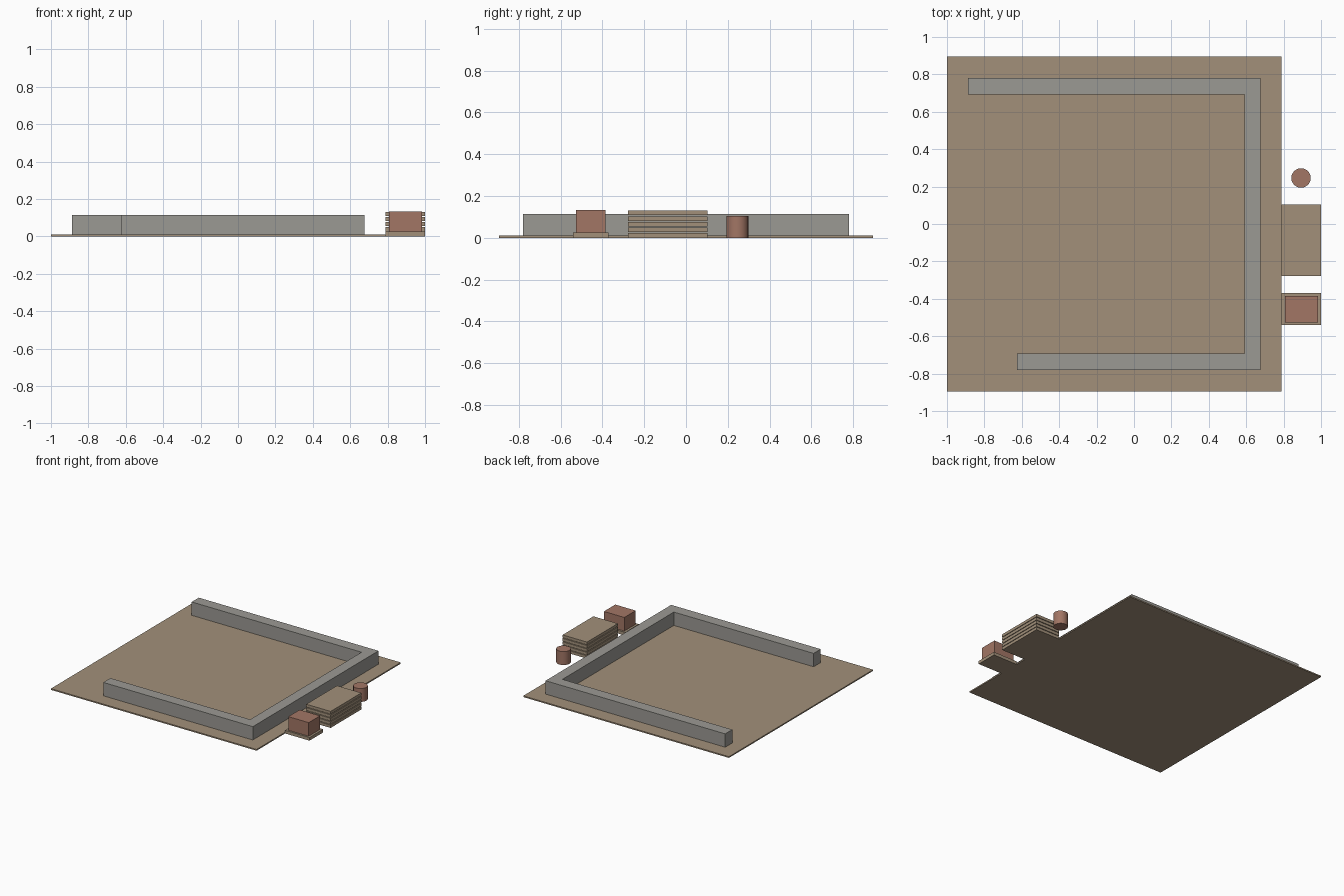
import bpy, bmesh
from mathutils import Vector

cube = bpy.data.objects.get("Cube")
if cube:
    bpy.data.objects.remove(cube, do_unlink=True)


def material(name, rgb):
    m = bpy.data.materials.new(name)
    m.use_nodes = True
    m.diffuse_color = (*rgb, 1)
    m.node_tree.nodes["Principled BSDF"].inputs["Base Color"].default_value = (*rgb, 1)
    return m


earth = material("tan earth and timber", (0.36, 0.28, 0.195))
stone = material("grey concrete", (0.33, 0.32, 0.295))
clay = material("red clay", (0.36, 0.18, 0.13))


def finish(name, bm, mat):
    bmesh.ops.recalc_face_normals(bm, faces=bm.faces)
    mesh = bpy.data.meshes.new(name)
    bm.to_mesh(mesh)
    bm.free()
    mesh.materials.append(mat)
    obj = bpy.data.objects.new(name, mesh)
    bpy.context.collection.objects.link(obj)
    return obj


def prism(name, outline, z0, z1, mat):
    """Extrude a flat outline straight up from z0 to z1."""
    bm = bmesh.new()
    face = bm.faces.new([bm.verts.new((x, y, z0)) for x, y in outline])
    ext = bmesh.ops.extrude_face_region(bm, geom=[face], use_keep_orig=True)
    top = [v for v in ext["geom"] if isinstance(v, bmesh.types.BMVert)]
    bmesh.ops.translate(bm, verts=top, vec=Vector((0, 0, z1 - z0)))
    return finish(name, bm, mat)


def box(name, x0, x1, y0, y1, z0, z1, mat):
    return prism(name, [(x0, y0), (x1, y0), (x1, y1), (x0, y1)], z0, z1, mat)


# Ground slab
box("ground_slab", -1, 0.788, -0.895, 0.895, 0, 0.01, earth)

# Unfinished three-sided wall, one continuous piece
outer, inner, right_out, right_in = 0.78, 0.692, 0.675, 0.59
prism("foundation_wall",
      [(-0.625, -outer), (right_out, -outer), (right_out, outer), (-0.887, outer),
       (-0.887, inner), (right_in, inner), (right_in, -inner), (-0.625, -inner)],
      0.003, 0.115, stone)

# Stack of boards with narrow gaps
board, gap = 0.022, 0.005
for i in range(5):
    z = i * (board + gap)
    box(f"board_{i + 1}", 0.788, 1, -0.278, 0.104, z, z + board, earth)

# Brick load on its pallet
box("pallet", 0.788, 1, -0.54, -0.37, 0, 0.025, earth)
box("brick_load", 0.806, 0.983, -0.526, -0.385, 0.025, 0.132, clay)

# Barrel
bm = bmesh.new()
bmesh.ops.create_cone(bm, cap_ends=True, segments=24, radius1=0.052, radius2=0.052, depth=0.105)
barrel = finish("barrel", bm, clay)
barrel.location = (0.893, 0.246, 0.0525)
bpy.ops.object.select_all(action="DESELECT")
barrel.select_set(True)
bpy.context.view_layer.objects.active = barrel
bpy.ops.object.shade_smooth_by_angle()
